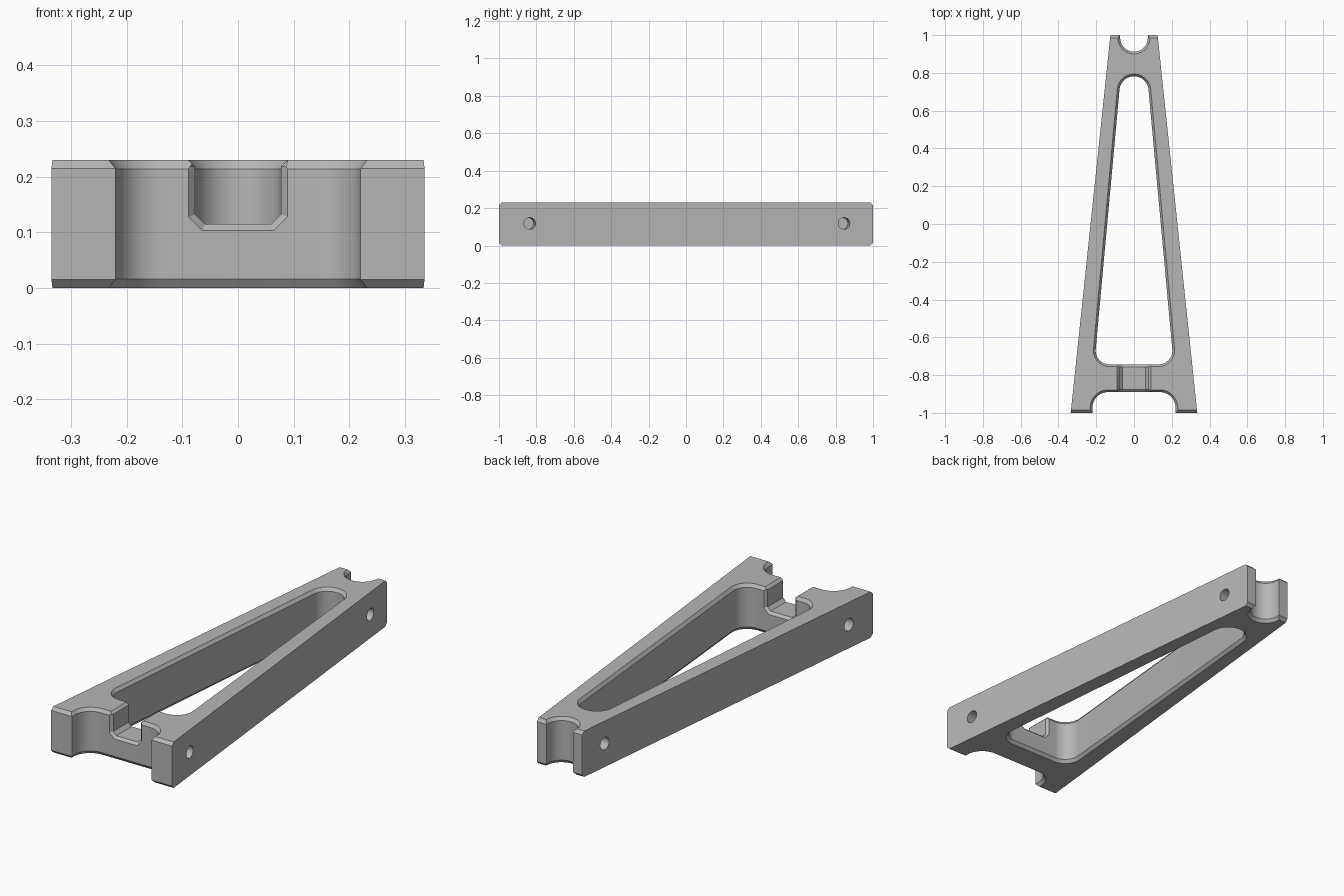
import bpy, bmesh, math
from mathutils import Vector

if "Cube" in bpy.data.objects:
    bpy.data.objects.remove(bpy.data.objects["Cube"])

HEIGHT = 0.23
BEVEL, BEVEL_Z = 0.012, 0.016   # edge chamfer, sideways and vertical
OVER = 1.6                      # cutters overshoot the chamfer by this factor

grey = bpy.data.materials.new("grey metal")
grey.use_nodes = True
colour = (0.47, 0.47, 0.47, 1)
grey.diffuse_color = colour
grey.node_tree.nodes["Principled BSDF"].inputs["Base Color"].default_value = colour


def loft(name, rings):
    """Closed solid through matching rings of points."""
    bm = bmesh.new()
    loops = [[bm.verts.new(p) for p in ring] for ring in rings]
    n = len(loops[0])
    for a, b in zip(loops, loops[1:]):
        for i in range(n):
            j = (i + 1) % n
            bm.faces.new((a[i], a[j], b[j], b[i]))
    bm.faces.new(loops[0][::-1])
    bm.faces.new(loops[-1])
    bmesh.ops.recalc_face_normals(bm, faces=bm.faces)
    mesh = bpy.data.meshes.new(name)
    bm.to_mesh(mesh)
    bm.free()
    mesh.materials.append(grey)
    obj = bpy.data.objects.new(name, mesh)
    bpy.context.collection.objects.link(obj)
    return obj


def hull_outline(circles, grow, steps=96):
    """Outline around circles (x, y, radius), grown outward."""
    points = []
    for i in range(steps):
        t = math.tau * i / steps
        d = Vector((math.cos(t), math.sin(t)))
        x, y, r = max(circles, key=lambda c: c[0] * d.x + c[1] * d.y + c[2])
        points.append(Vector((x, y)) + d * (r + grow))
    return points


def cut(obj, cutter):
    cutter.hide_render = True
    mod = obj.modifiers.new("cut", 'BOOLEAN')
    mod.operation, mod.solver, mod.object = 'DIFFERENCE', 'EXACT', cutter
    bpy.context.view_layer.objects.active = obj
    bpy.ops.object.modifier_apply(modifier=mod.name)
    bpy.data.objects.remove(cutter)


def pocket(name, circles):
    """Vertical cutter flaring at top and bottom to chamfer the rims."""
    z_out = BEVEL_Z * (OVER - 1)
    levels = [(-z_out, BEVEL * OVER), (BEVEL_Z, 0),
              (HEIGHT - BEVEL_Z, 0), (HEIGHT + z_out, BEVEL * OVER)]
    return loft(name, [[(p.x, p.y, z) for p in hull_outline(circles, g)]
                       for z, g in levels])


def half_width(y):
    return 0.23 - 0.105 * y


# Tapered body with chamfered end faces
e = 0.015
side = [(-1, e), (e - 1, 0), (1 - e, 0), (1, e),
        (1, HEIGHT - e), (1 - e, HEIGHT), (e - 1, HEIGHT), (-1, HEIGHT - e)]
body = loft("tapered_frame", [[(s * half_width(y), y, z) for y, z in side]
                              for s in (-1, 1)])

# Central opening and the two end notches
cut(body, pocket("opening_cutter", [(-0.13, -0.67, 0.073), (0.13, -0.67, 0.073),
                                    (0, 0.705, 0.077)]))
cut(body, pocket("front_notch_cutter", [(s * 0.137, y, 0.083)
                                        for s in (-1, 1) for y in (-0.973, -1.3)]))
cut(body, pocket("back_notch_cutter", [(0, 0.985, 0.073), (0, 1.3, 0.073)]))


# Chamfered slot across the front bridge
def slot_ring(y, grow):
    half = [(0.060 + 0.3 * grow, 0.115 - grow),
            (0.077 + grow, 0.132 - 0.3 * grow),
            (0.077 + grow, HEIGHT - BEVEL),
            (0.077 + BEVEL * 2, HEIGHT + BEVEL)]
    return ([(x, y, z) for x, z in half] +
            [(-x, y, z) for x, z in reversed(half)])


cut(body, loft("slot_cutter", [slot_ring(-0.901, 0.022), slot_ring(-0.877, 0),
                               slot_ring(-0.756, 0), slot_ring(-0.732, 0.022)]))

# Blind holes square to the slanted sides
for y in (-0.835, 0.845):
    for s in (-1, 1):
        out = Vector((s, 0.105, 0)).normalized()
        along = Vector((-out.y, out.x, 0))
        mouth = Vector((s * half_width(y), y, 0.118))
        rings = []
        for depth in (-0.1, 0.05):
            rings.append([mouth + out * depth + 0.031 * (
                along * math.cos(math.tau * i / 32) +
                Vector((0, 0, math.sin(math.tau * i / 32)))) for i in range(32)])
        cut(body, loft("hole_cutter", rings))

# Smooth curved walls, keep the chamfers crisp
bpy.ops.object.select_all(action='DESELECT')
body.select_set(True)
bpy.context.view_layer.objects.active = body
bpy.ops.object.shade_smooth_by_angle(angle=math.radians(25))
